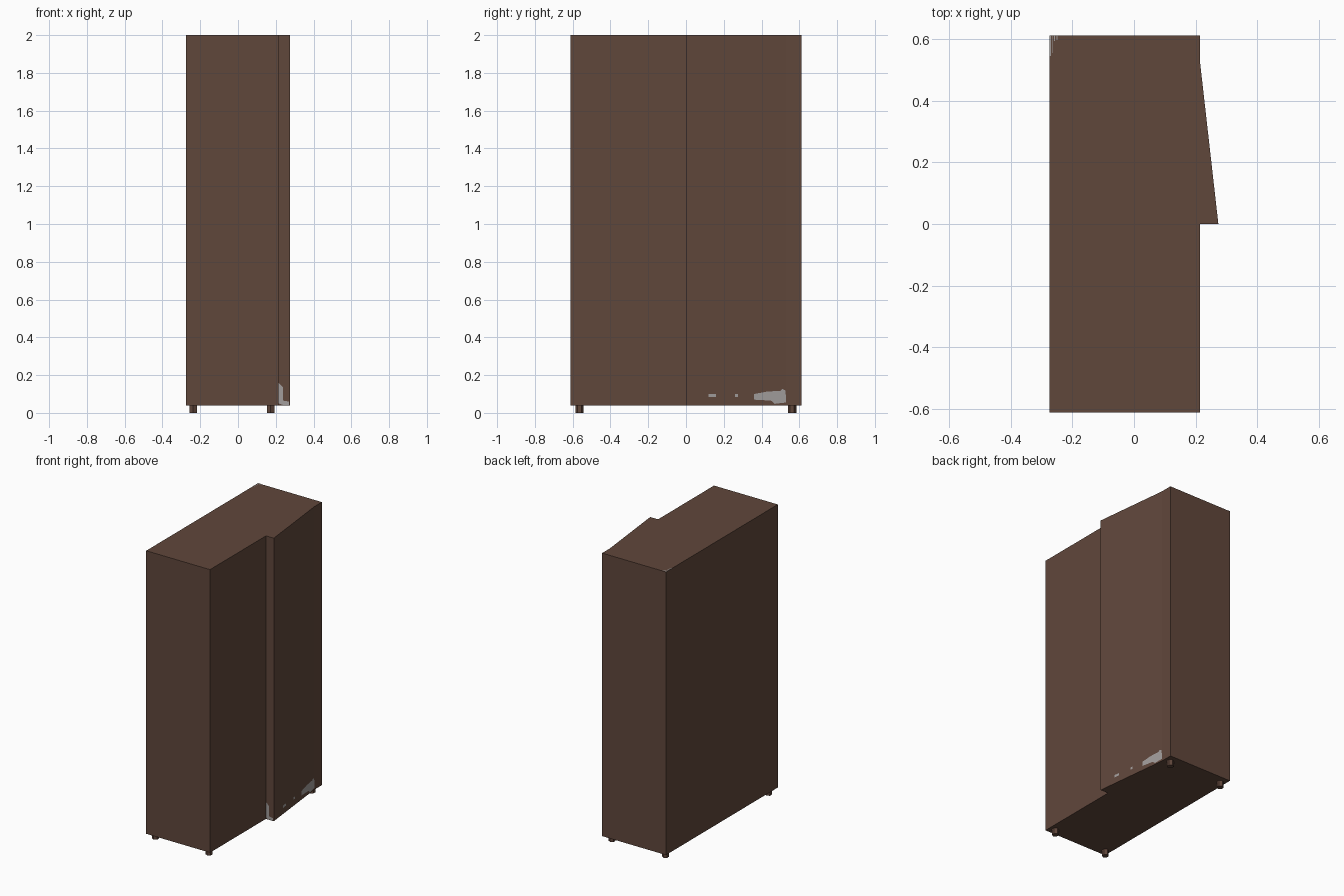
import bpy, bmesh
from mathutils import Vector

if "Cube" in bpy.data.objects:
    bpy.data.objects.remove(bpy.data.objects["Cube"])

X0, X1, X2 = -0.275, 0.214, 0.274      # back, front face, tip of the ajar door
Y0, Y1, YD = 0.612, 0.0, 0.53          # half length, door edge, door hinge line
Z0, Z1 = 0.04, 2.0


def material(name, rgb):
    m = bpy.data.materials.new(name)
    m.diffuse_color = (*rgb, 1)
    m.use_nodes = True
    m.node_tree.nodes["Principled BSDF"].inputs["Base Color"].default_value = m.diffuse_color
    return m


brown = material("dark_brown_wood", (0.118, 0.063, 0.044))
grey = material("worn_grey", (0.36, 0.34, 0.335))


def finish(name, bm, mat):
    me = bpy.data.meshes.new(name)
    bm.to_mesh(me)
    bm.free()
    me.materials.append(mat)
    ob = bpy.data.objects.new(name, me)
    bpy.context.collection.objects.link(ob)
    return ob


# Cabinet: plan outline with the slanted door, extruded upward
outline = [(X0, -Y0), (X1, -Y0), (X1, Y1), (X2, Y1), (X1, YD), (X1, Y0), (X0, Y0)]
bm = bmesh.new()
base = bm.faces.new([bm.verts.new((x, y, Z0)) for x, y in outline])
top = bmesh.ops.extrude_face_region(bm, geom=[base], use_keep_orig=True)
bmesh.ops.translate(bm, vec=(0, 0, Z1 - Z0),
                    verts=[g for g in top["geom"] if isinstance(g, bmesh.types.BMVert)])
bmesh.ops.recalc_face_normals(bm, faces=bm.faces)
finish("cabinet", bm, brown)

# Four hexagonal feet
for i, x in enumerate((-0.237, 0.173)):
    for j, y in enumerate((-0.564, 0.562)):
        bpy.ops.mesh.primitive_cylinder_add(vertices=6, radius=0.022, depth=Z0,
                                            location=(x, y, Z0 / 2))
        foot = bpy.context.object
        foot.name = f"foot_{i}_{j}"
        foot.data.materials.append(brown)


# Worn patches: thin plates lying just above a surface
def patch(name, points, place, normal):
    bm = bmesh.new()
    n = Vector(normal).normalized()
    f = bm.faces.new([bm.verts.new(Vector(place(a, b)) + n * 0.001) for a, b in points])
    f.normal_update()
    if f.normal.dot(n) < 0:
        f.normal_flip()
    finish(name, bm, grey)


def rect(a0, a1, b0, b1):
    return [(a0, b0), (a1, b0), (a1, b1), (a0, b1)]


def on_door(y, z):
    return (X2 + (X1 - X2) * y / YD, y, z)


door_normal = (YD, X2 - X1, 0)
scuff = [(0.36, 0.07), (0.36, 0.1), (0.43, 0.113), (0.5, 0.117), (0.51, 0.127),
         (0.525, 0.12), (0.529, 0.09), (0.529, 0.055), (0.47, 0.048), (0.45, 0.065)]
patch("door_scuff", scuff, on_door, door_normal)
patch("door_chip_a", rect(0.12, 0.16, 0.083, 0.1), on_door, door_normal)
patch("door_chip_b", rect(0.258, 0.274, 0.083, 0.1), on_door, door_normal)

# Worn strip on the open edge of the door
edge = [(0.215, 0.05), (0.215, 0.158), (0.224, 0.15), (0.238, 0.135), (0.239, 0.065),
        (0.27, 0.06), (0.27, 0.043), (0.235, 0.043)]
patch("door_edge_wear", edge, lambda x, z: (x, Y1, z), (0, -1, 0))

# Streaks at the back corner of the top
for k, (a, b, y) in enumerate([(-0.275, -0.27, 0.545), (-0.267, -0.264, 0.555),
                               (-0.26, -0.257, 0.595), (-0.252, -0.249, 0.598)]):
    patch(f"top_wear_{k}", rect(a, b, y, Y0), lambda x, y: (x, y, Z1), (0, 0, 1))
